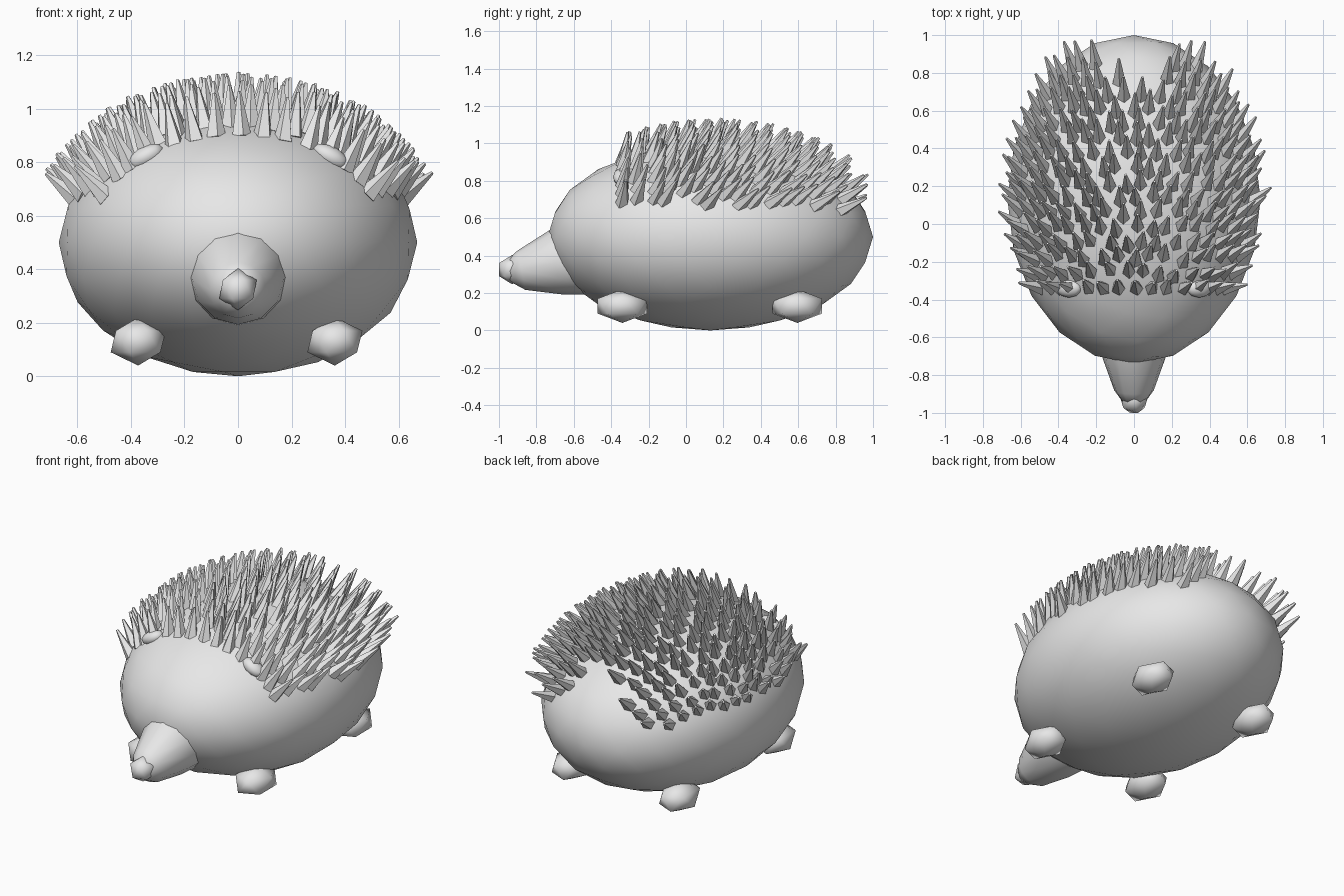
import bpy, bmesh, math, random
from mathutils import Vector, Matrix

random.seed(4)
if "Cube" in bpy.data.objects:
    bpy.data.objects.remove(bpy.data.objects["Cube"], do_unlink=True)

grey = bpy.data.materials.new("light_grey")
grey.use_nodes = True
grey.diffuse_color = (0.8, 0.8, 0.8, 1)
grey.node_tree.nodes["Principled BSDF"].inputs["Base Color"].default_value = (0.8, 0.8, 0.8, 1)


def finish(name, bm, smooth=True):
    """Turn a bmesh into a named object in the scene."""
    mesh = bpy.data.meshes.new(name)
    for face in bm.faces:
        face.smooth = smooth
    bm.to_mesh(mesh)
    bm.free()
    mesh.materials.append(grey)
    obj = bpy.data.objects.new(name, mesh)
    bpy.context.collection.objects.link(obj)
    return obj


def ball(name, centre, radii, detail=1, turn=0):
    """Stretched icosphere, optionally rolled about the y axis."""
    bm = bmesh.new()
    matrix = (Matrix.Translation(centre) @ Matrix.Rotation(turn, 4, "Y")
              @ Matrix.Diagonal((*radii, 1)))
    bmesh.ops.create_icosphere(bm, subdivisions=detail, radius=1, matrix=matrix)
    return finish(name, bm)


# Body
BODY = Vector((0, 0.13, 0.5))
RADII = Vector((0.67, 0.87, 0.5))
ball("body", BODY, RADII, detail=3)

# Feet and ears
for side, x in (("right", -0.373), ("left", 0.362)):
    ball("front_foot_" + side, (x, -0.34, 0.13), (0.115, 0.155, 0.09))
    ball("back_foot_" + side, (x, 0.595, 0.13), (0.115, 0.155, 0.09))
    sign = math.copysign(1, x)
    ball("ear_" + side, (sign * 0.345, -0.34, 0.82), (0.075, 0.05, 0.04),
         detail=2, turn=sign * 0.5)

# Snout: tapered tube rising slightly towards the body, rounded at the tip
bm = bmesh.new()
rings = []
for y, z, radius in ((-0.4, 0.42, 0.2), (-0.52, 0.395, 0.205), (-0.7, 0.363, 0.17),
                     (-0.88, 0.322, 0.105), (-0.95, 0.315, 0.055)):
    ring = []
    for i in range(12):
        a = math.tau * i / 12
        across, up = radius * math.cos(a), radius * math.sin(a)
        ring.append(bm.verts.new((across, y - up * 0.2, z + up)))
    rings.append(ring)
for r0, r1 in zip(rings, rings[1:]):
    for i in range(12):
        j = (i + 1) % 12
        bm.faces.new((r0[i], r0[j], r1[j], r1[i]))
bm.faces.new(rings[0])
bm.faces.new(rings[-1])
bmesh.ops.recalc_face_normals(bm, faces=bm.faces)
finish("snout", bm)

# Nose
ball("nose", (0, -0.93, 0.325), (0.078, 0.082, 0.078))

# Spines: rows across the back, each leaning from the surface normal to the rear
LENGTH = 0.175
GAP = 0.077
bm = bmesh.new()
for row in range(16):
    y = -0.35 + row * 0.079
    k = math.sqrt(1 - ((y - BODY.y) / RADII.y) ** 2)
    half = round(0.95 * k / GAP)
    for step in range(-half, half + 1):
        angle = (step + 0.5 * (row % 2)) * GAP / (0.58 * k) + random.uniform(-0.03, 0.03)
        if abs(angle) > 1.25:
            continue
        wobble = 0 if row == 0 else random.uniform(-0.02, 0.02)
        base = Vector((RADII.x * k * math.sin(angle), y + wobble,
                       BODY.z + RADII.z * k * math.cos(angle)))
        bare_rump = abs(base.x) < 0.17 and base.y > 0.76
        if base.z < 0.665 - 0.12 * max(0, base.y - 0.5) or bare_rump:
            continue
        offset = base - BODY
        normal = Vector([o / r ** 2 for o, r in zip(offset, RADII)]).normalized()
        lean = Vector((normal.x * 0.8 + random.uniform(-0.08, 0.08),
                       normal.y + 0.6 + random.uniform(-0.08, 0.08), normal.z + 0.2))
        lean.normalize()
        middle = base - normal * 0.025 + lean * LENGTH / 2
        matrix = Matrix.Translation(middle) @ lean.to_track_quat("Z", "Y").to_matrix().to_4x4()
        bmesh.ops.create_cone(bm, cap_ends=True, segments=5, radius1=0.039, radius2=0.007,
                              depth=LENGTH, matrix=matrix)
finish("spines", bm, smooth=False)
